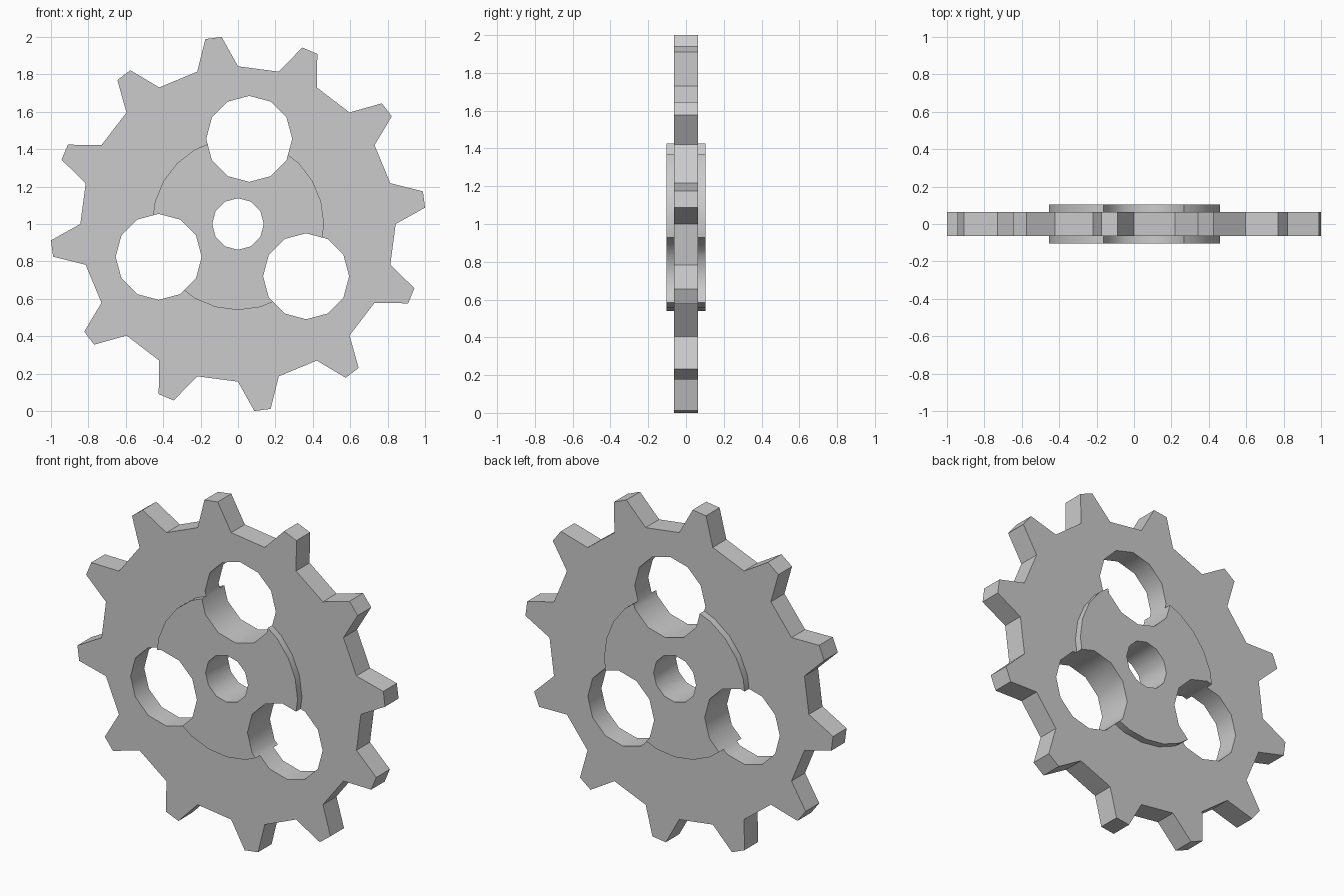
import bpy, bmesh
from math import radians, cos, sin

if "Cube" in bpy.data.objects:
    bpy.data.objects.remove(bpy.data.objects["Cube"])

CZ = 1.0  # height of the wheel axis


def ring(sides, r, cx=0.0, cz=CZ):
    return [(cx + r * cos(radians(360 * i / sides)),
             cz + r * sin(radians(360 * i / sides))) for i in range(sides)]


def prism(name, profiles, half):
    """Extrude closed x-z profiles from y = -half to y = +half."""
    bm = bmesh.new()
    for pts in profiles:
        front = [bm.verts.new((x, -half, z)) for x, z in pts]
        back = [bm.verts.new((x, half, z)) for x, z in pts]
        bm.faces.new(front)
        bm.faces.new(back[::-1])
        n = len(pts)
        for i in range(n):
            j = (i + 1) % n
            bm.faces.new((front[i], back[i], back[j], front[j]))
    bmesh.ops.recalc_face_normals(bm, faces=bm.faces[:])
    me = bpy.data.meshes.new(name)
    bm.to_mesh(me)
    bm.free()
    ob = bpy.data.objects.new(name, me)
    bpy.context.collection.objects.link(ob)
    return ob


# Toothed disc: 12 teeth, each with two root and two tip corners
outline = []
for k in range(12):
    for a, r in ((0, 0.843), (5, 1.0038), (10, 1.0038), (15, 0.843)):
        t = radians(30 * k + a)
        outline.append((r * cos(t), CZ + r * sin(t)))
gear = prism("gear_wheel", [outline], 0.063)

# Raised hub on both sides
hub = prism("hub", [ring(24, 0.46)], 0.104)

# Axle hole and three lightening holes
holes = [ring(12, 0.138)]
for a in (82.5, 202.5, 322.5):
    holes.append(ring(12, 0.23, 0.459 * cos(radians(a)), CZ + 0.459 * sin(radians(a))))
cutter = prism("hole_cutter", holes, 0.3)

for helper, op in ((hub, 'UNION'), (cutter, 'DIFFERENCE')):
    helper.hide_render = True
    mod = gear.modifiers.new(helper.name, 'BOOLEAN')
    mod.operation = op
    mod.solver = 'EXACT'
    mod.object = helper

# Bake the result and drop the helpers
dg = bpy.context.evaluated_depsgraph_get()
mesh = bpy.data.meshes.new_from_object(gear.evaluated_get(dg))
gear.modifiers.clear()
gear.data = mesh
for helper in (hub, cutter):
    bpy.data.objects.remove(helper)

# Round walls smooth, tooth corners crisp
bpy.context.view_layer.objects.active = gear
gear.select_set(True)
bpy.ops.object.shade_smooth_by_angle(angle=radians(35))
